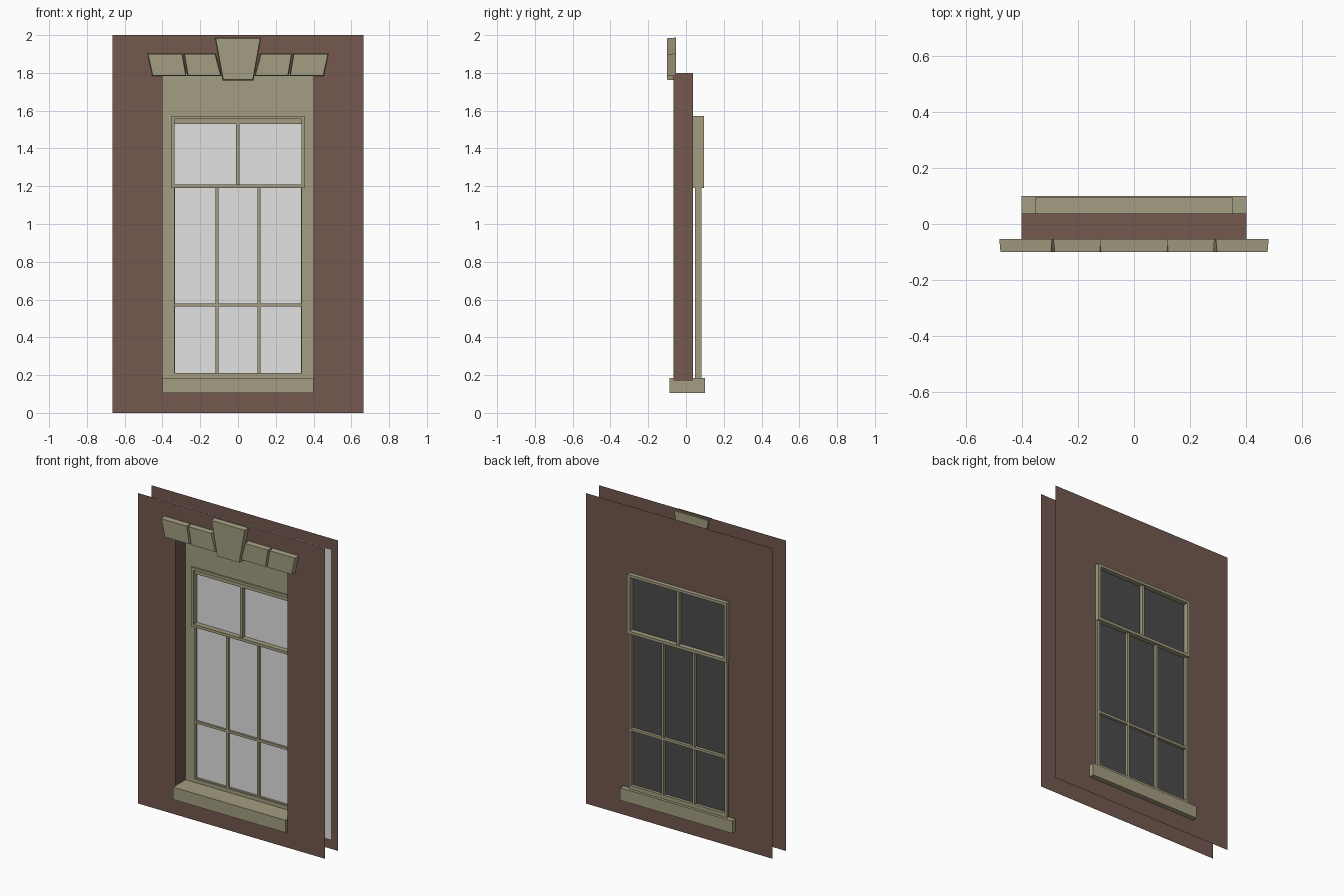
import bpy, bmesh

if "Cube" in bpy.data.objects:
    bpy.data.objects.remove(bpy.data.objects["Cube"])


def material(name, rgb):
    lin = [((c / 255 + 0.055) / 1.055) ** 2.4 for c in rgb]
    m = bpy.data.materials.new(name)
    m.diffuse_color = (*lin, 1)
    m.use_nodes = True
    m.node_tree.nodes["Principled BSDF"].inputs["Base Color"].default_value = m.diffuse_color
    return m


STONE = material("tan_stone", (163, 157, 129))
BROWN = material("brown_wall", (115, 88, 79))
LIGHT = material("light_pane", (226, 226, 226))
DARK = material("dark_pane", (75, 75, 75))


def make(name, verts, faces, mat, fix=True):
    bm = bmesh.new()
    vs = [bm.verts.new(v) for v in verts]
    for f in faces:
        bm.faces.new([vs[i] for i in f])
    if fix:
        bmesh.ops.recalc_face_normals(bm, faces=bm.faces)
    me = bpy.data.meshes.new(name)
    bm.to_mesh(me)
    bm.free()
    me.materials.append(mat)
    ob = bpy.data.objects.new(name, me)
    bpy.context.collection.objects.link(ob)
    return ob


def rect(x, z0, z1, y):
    return [(-x, y, z0), (x, y, z0), (x, y, z1), (-x, y, z1)]


def sheet(name, outer, inner, y, mat, back=False):
    """Thin sheet (half width, z0, z1), with an optional rectangular hole."""
    v = rect(*outer, y)
    f = [(0, 1, 2, 3)]
    if inner:
        v += rect(*inner, y)
        f = [(i, (i + 1) % 4, 4 + (i + 1) % 4, 4 + i) for i in range(4)]
    if back:
        f = [q[::-1] for q in f]
    return make(name, v, f, mat, False)


def prism(name, front, back, mat):
    n = len(front)
    f = [tuple(range(n)), tuple(range(2 * n - 1, n - 1, -1))]
    f += [(i, n + i, n + (i + 1) % n, (i + 1) % n) for i in range(n)]
    return make(name, front + back, f, mat)


def box(name, x0, x1, y0, y1, z0, z1, mat=STONE):
    p = [(x0, z0), (x1, z0), (x1, z1), (x0, z1)]
    return prism(name, [(x, y0, z) for x, z in p], [(x, y1, z) for x, z in p], mat)


FRONT, PANEL, BACK = -0.066, 0.037, 0.067

# wall sheets and window reveal
sheet("front_wall", (0.665, 0, 2), (0.4, 0.17, 1.8), FRONT, BROWN)
sheet("back_wall", (0.665, 0, 2), (0.35, 0.18, 1.57), BACK, BROWN, True)
make("reveal", rect(0.4, 0.17, 1.8, FRONT) + rect(0.4, 0.17, 1.8, PANEL),
     [(i, 4 + i, 4 + (i + 1) % 4, (i + 1) % 4) for i in range(4)], BROWN, False)

# stone surround at the back of the reveal
sheet("surround", (0.4, 0.17, 1.8), (0.335, 0.21, 1.53), PANEL, STONE)

# panes: light towards the front, dark towards the back
sheet("light_pane", (0.62, 0.06, 1.93), None, 0.060, LIGHT)
sheet("dark_pane", (0.62, 0.06, 1.93), None, 0.063, DARK, True)

# sill
box("sill", -0.4, 0.4, -0.088, 0.1, 0.105, 0.185)

# upper sash
U0, U1 = 0.027, 0.094
for s in (-1, 1):
    a, b = sorted((s * 0.335, s * 0.353))
    box("upper_stile", a, b, U0, U1, 1.19, 1.572)
box("upper_top_rail", -0.335, 0.335, U0, U1, 1.555, 1.572)
box("upper_bottom_rail", -0.335, 0.335, U0, U1, 1.19, 1.208)
box("upper_mullion", -0.01, 0.007, U0 + 0.008, U1 - 0.008, 1.208, 1.555)

# lower sash
L0, L1 = 0.047, 0.082
for s in (-1, 1):
    a, b = sorted((s * 0.333, s * 0.35))
    box("lower_stile", a, b, L0, L1, 0.18, 1.19)
    box("lower_mullion", s * 0.11 - 0.008, s * 0.11 + 0.008, L0, L1, 0.21, 1.19)
box("lower_bottom_rail", -0.333, 0.333, L0, L1, 0.18, 0.21)
box("lower_cross_bar", -0.333, 0.333, L0, L1, 0.562, 0.578)


# arch stones: wedges slightly smaller on the front face
def wedge(name, tx0, tx1, bx0, bx1, z0, z1, y0=-0.1, y1=-0.053, t=0.004):
    back = [(bx0, y1, z0), (bx1, y1, z0), (tx1, y1, z1), (tx0, y1, z1)]
    front = [(bx0 + t, y0, z0 + t), (bx1 - t, y0, z0 + t),
             (tx1 - t, y0, z1 - t), (tx0 + t, y0, z1 - t)]
    prism(name, front, back, STONE)


wedge("keystone", -0.122, 0.122, -0.082, 0.082, 1.76, 1.987)
for s in (-1, 1):
    for name, t0, t1, b0, b1 in (("inner_arch_stone", 0.118, 0.287, 0.088, 0.268),
                                 ("outer_arch_stone", 0.292, 0.48, 0.273, 0.455)):
        if s < 0:
            t0, t1, b0, b1 = -t1, -t0, -b1, -b0
        wedge(name, t0, t1, b0, b1, 1.783, 1.903)
